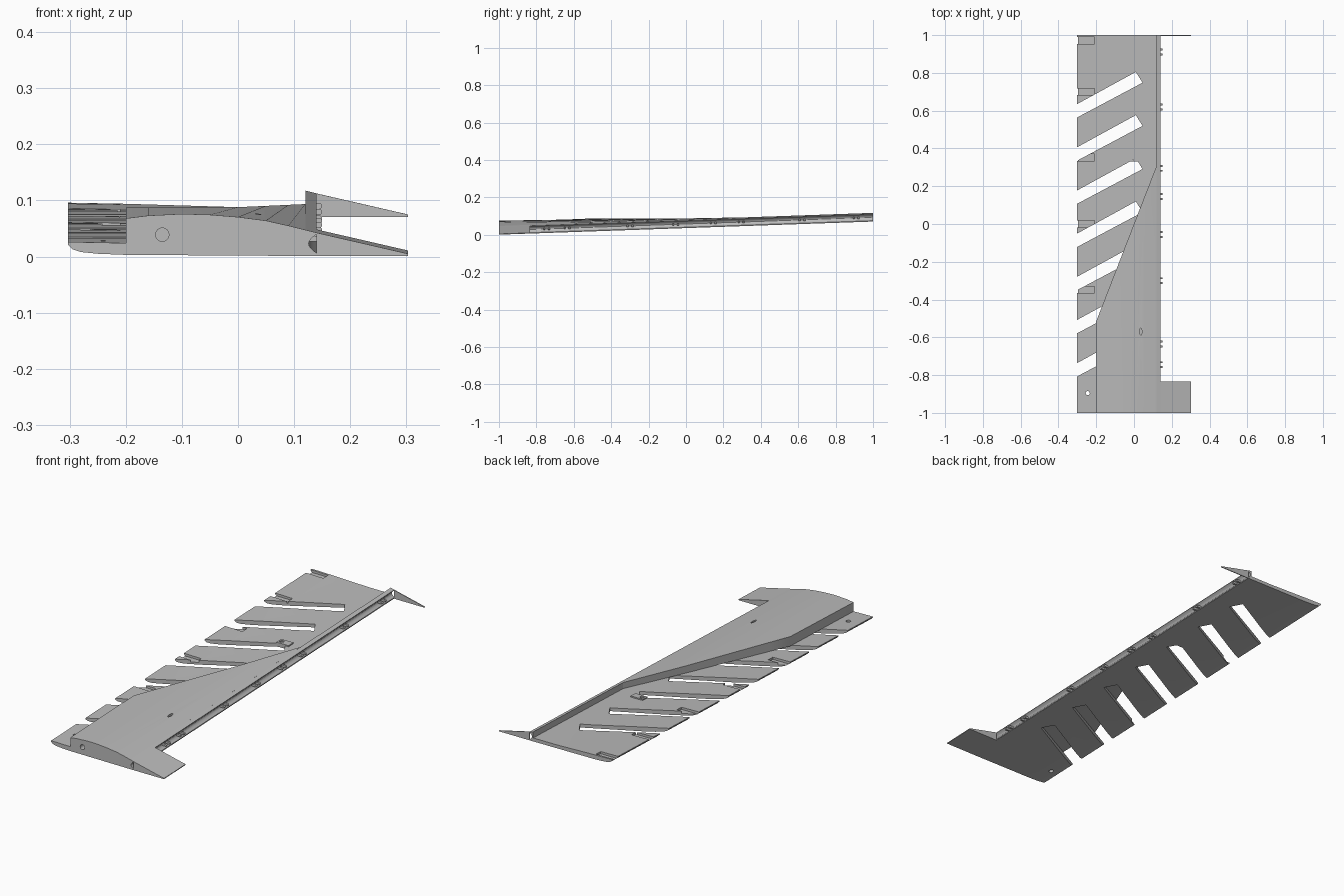
import bpy, bmesh, math
from mathutils import Vector, Matrix

if "Cube" in bpy.data.objects:
    bpy.data.objects.remove(bpy.data.objects["Cube"])

RISE = 0.035                       # upward slope along the span
grey = bpy.data.materials.new("light_grey")
grey.diffuse_color = (0.5, 0.5, 0.5, 1)
grey.use_nodes = True
grey.node_tree.nodes["Principled BSDF"].inputs["Base Color"].default_value = grey.diffuse_color


def interp(table, x):
    for (x0, z0), (x1, z1) in zip(table, table[1:]):
        if x <= x1:
            return z0 + (z1 - z0) * (x - x0) / (x1 - x0)
    return table[-1][1]


def lift(y):
    return RISE * (y + 1)


def finish(name, bm, smooth=False):
    bmesh.ops.recalc_face_normals(bm, faces=bm.faces[:])
    me = bpy.data.meshes.new(name)
    bm.to_mesh(me)
    bm.free()
    me.materials.append(grey)
    ob = bpy.data.objects.new(name, me)
    bpy.context.collection.objects.link(ob)
    if smooth:
        bpy.ops.object.select_all(action='DESELECT')
        ob.select_set(True)
        bpy.context.view_layer.objects.active = ob
        bpy.ops.object.shade_smooth_by_angle(angle=math.radians(25))
    return ob


def prism(bm, a, b):
    """Close two matching rings into a solid."""
    va = [bm.verts.new(p) for p in a]
    vb = [bm.verts.new(p) for p in b]
    bm.faces.new(va)
    bm.faces.new(vb[::-1])
    for i in range(len(va)):
        j = (i + 1) % len(va)
        bm.faces.new((va[i], vb[i], vb[j], va[j]))


def span_solid(name, profile, y0, y1, smooth=False):
    """Sweep an x-z profile along the rising span."""
    bm = bmesh.new()
    prism(bm, *[[(x, y, z + lift(y)) for x, z in profile] for y in (y0, y1)])
    return finish(name, bm, smooth)


def upright(name, outline, z0, z1):
    """Vertical solid from a plan outline, heights relative to the floor slope."""
    bm = bmesh.new()
    prism(bm, *[[(x, y, z + lift(y)) for x, y in outline] for z in (z0, z1)])
    return finish(name, bm)


def rect(x0, x1, y0, y1):
    return [(x0, y0), (x1, y0), (x1, y1), (x0, y1)]


def disc(x, y, rx, ry, n=16):
    return [(x + rx * math.cos(2 * math.pi * i / n),
             y + ry * math.sin(2 * math.pi * i / n)) for i in range(n)]


def cut(ob, cutters):
    bpy.context.view_layer.objects.active = ob
    for c in cutters:
        c.hide_render = True
        m = ob.modifiers.new("cut", 'BOOLEAN')
        m.operation, m.solver, m.object = 'DIFFERENCE', 'EXACT', c
        bpy.ops.object.modifier_apply(modifier=m.name)
        bpy.data.objects.remove(c)


# Lower skin with rounded leading edge
floor_top = [(-0.3, 0.026), (-0.2, 0.024), (0.0, 0.018), (0.12, 0.018)]
nose = [(0.12, 0.001), (-0.2, 0.003), (-0.25, 0.005), (-0.28, 0.008),
        (-0.295, 0.013), (-0.303, 0.021)]
lower_skin = span_solid("lower_skin", [(-0.303, 0.026)] + floor_top[1:] + nose, -1, 1, True)

# Slanted slots, leading edge pockets and drain hole
cutters = []
for i in range(7):
    y = 0.635 - 0.2285 * i
    slot = [(-0.35, y - 0.027), (0.01, y + 0.17), (0.045, y + 0.113), (-0.35, y - 0.097)]
    cutters.append(upright("slot_cutter", slot, -0.05, 0.1))
for y in (0.972, 0.70, 0.352, 0.0, -0.348):
    cutters.append(upright("pocket_cutter", rect(-0.35, -0.21, y - 0.018, y + 0.018), 0.014, 0.1))
cutters.append(upright("hole_cutter", disc(-0.245, -0.895, 0.011, 0.011), -0.05, 0.1))
cut(lower_skin, cutters)

# Raised upper shell, bounded by the diagonal step
root = [(-0.2, 0.068), (-0.16, 0.073), (-0.1, 0.076), (-0.05, 0.0745), (0.0, 0.0705),
        (0.05, 0.064), (0.09, 0.055), (0.12, 0.0475)]
step_top = [(-0.2, 0.087), (0.0, 0.088), (0.12, 0.0935)]
bm = bmesh.new()
rings = []
for x, z in root:
    yc = -0.515 + (x + 0.2) / 0.32 * 0.825
    base = interp(floor_top, x) - 0.0005
    ring = [(x, -1, base), (x, -1, z)]
    ring += [(x, yc, interp(step_top, x)), (x, yc, base + lift(yc))]
    rings.append([bm.verts.new(p) for p in ring])
for a, b in zip(rings, rings[1:]):
    for i in range(4):
        j = (i + 1) % 4
        bm.faces.new((a[i], a[j], b[j], b[i]))
bm.faces.new(rings[0])
bm.faces.new(rings[-1][::-1])
upper_shell = finish("upper_shell", bm, True)

# Round socket in the root face and oval opening in the roof
bm = bmesh.new()
prism(bm, *[[(x, y, z) for x, z in disc(-0.135, 0.039, 0.012, 0.012)] for y in (-1.05, -0.93)])
socket = finish("socket_cutter", bm)
cut(upper_shell, [socket, upright("oval_cutter", disc(0.036, -0.57, 0.006, 0.019), 0.035, 0.12)])

# Rear spar with a concave hinge channel
arc = [(0.14 - 0.014 * math.sin(math.pi * i / 8), 0.006 + 0.034 * i / 8) for i in range(9)]
span_solid("rear_spar", [(0.12, 0.001), (0.14, 0.001)] + arc + [(0.14, 0.0425), (0.12, 0.0475)],
           -1, 1, True)

# Full-depth trailing section at the root, thin rib at the tip
tail = [(0.14, 0.0425), (0.303, 0.005), (0.303, 0.001), (0.14, 0.001)]
span_solid("root_trailing_section", tail, -1, -0.835)
span_solid("tip_rib", tail, 0.996, 1)

# Paired hinge lugs along the channel
bm = bmesh.new()
for y in (0.91, 0.62, 0.295, 0.145, -0.055, -0.3, -0.635, -0.745):
    for dy in (-0.013, 0.013):
        a, b = y + dy - 0.005, y + dy + 0.005
        zc = 0.023 + lift(y)
        prism(bm, *[[(x, yy, z) for x, z in disc(0.145, zc, 0.005, 0.005, 12)] for yy in (a, b)])
        prism(bm, *[[(x, yy, z) for x, z in ((0.122, zc - 0.005), (0.145, zc - 0.005),
                     (0.145, zc + 0.005), (0.122, zc + 0.005))] for yy in (a, b)])
finish("hinge_lugs", bm)

# Small drilled mount at the inner end of a slot
mount = upright("slot_mount", rect(-0.025, 0.04, 0.33, 0.367), 0.004, 0.024)
cut(mount, [upright("mount_hole_cutter", disc(-0.008, 0.348, 0.01, 0.01), -0.05, 0.1)])
